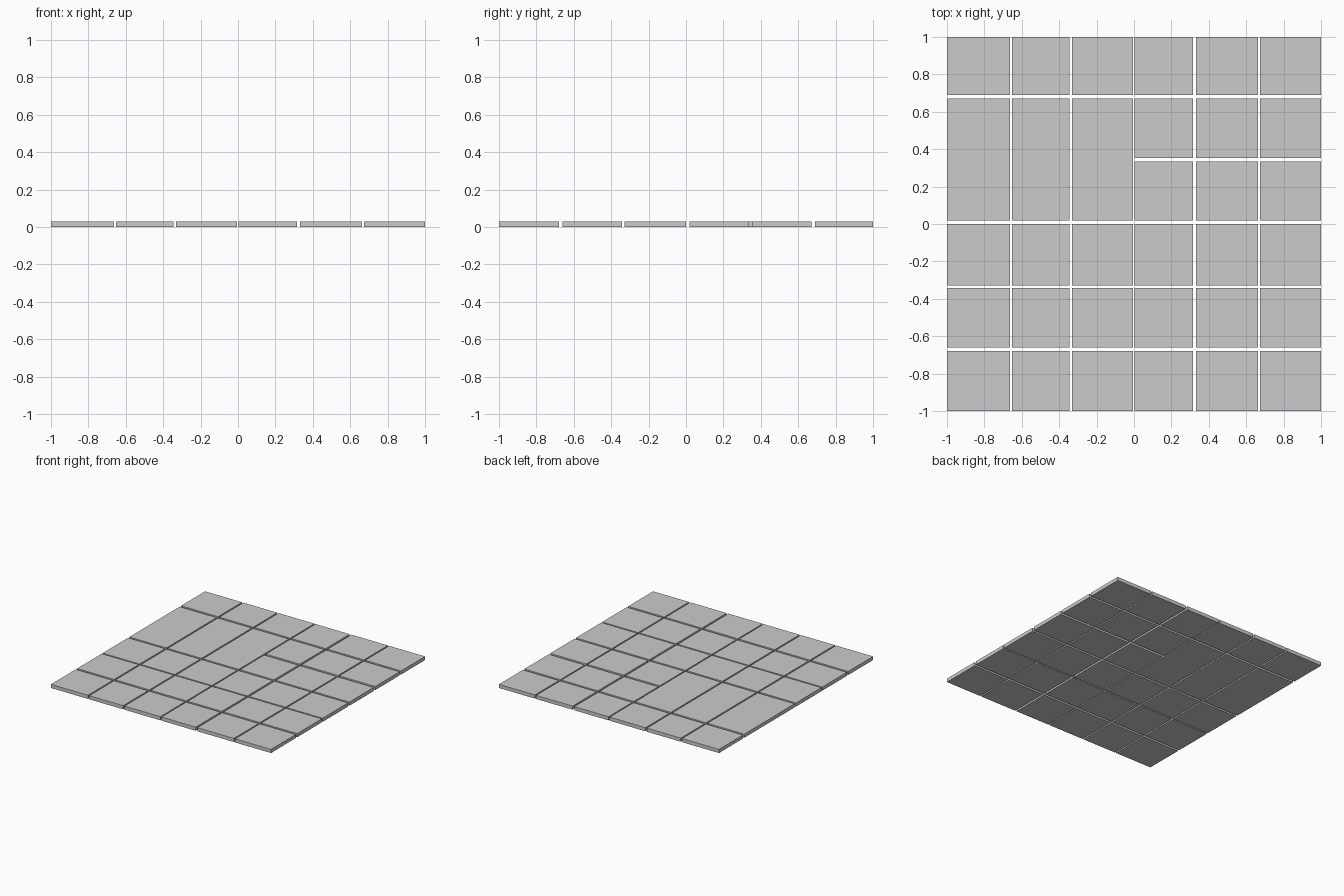
import bpy

if "Cube" in bpy.data.objects:
    bpy.data.objects.remove(bpy.data.objects["Cube"])

HEIGHT = 0.03


def slab(name, x0, x1, y0, y1):
    bpy.ops.mesh.primitive_cube_add(
        size=1, location=((x0 + x1) / 2, (y0 + y1) / 2, HEIGHT / 2))
    ob = bpy.context.object
    ob.name = name
    ob.scale = (x1 - x0, y1 - y0, HEIGHT)
    bpy.ops.object.transform_apply(location=False, rotation=False, scale=True)


# Column and row extents, separated by open joints
cols = [(-1, -0.664), (-0.652, -0.344), (-0.332, -0.006),
        (0.004, 0.315), (0.331, 0.662), (0.673, 1)]
rows = [(-1, -0.678), (-0.66, -0.341), (-0.329, 0.001), (0.689, 1)]
long_row = [(0.018, 0.671)]
split_row = [(0.018, 0.334), (0.354, 0.671)]

# Left half has long slabs in the fourth row, right half has square ones
for c, (x0, x1) in enumerate(cols):
    for r, (y0, y1) in enumerate(rows + (long_row if c < 3 else split_row)):
        slab(f"paving_slab_{c + 1}_{r + 1}", x0, x1, y0, y1)
